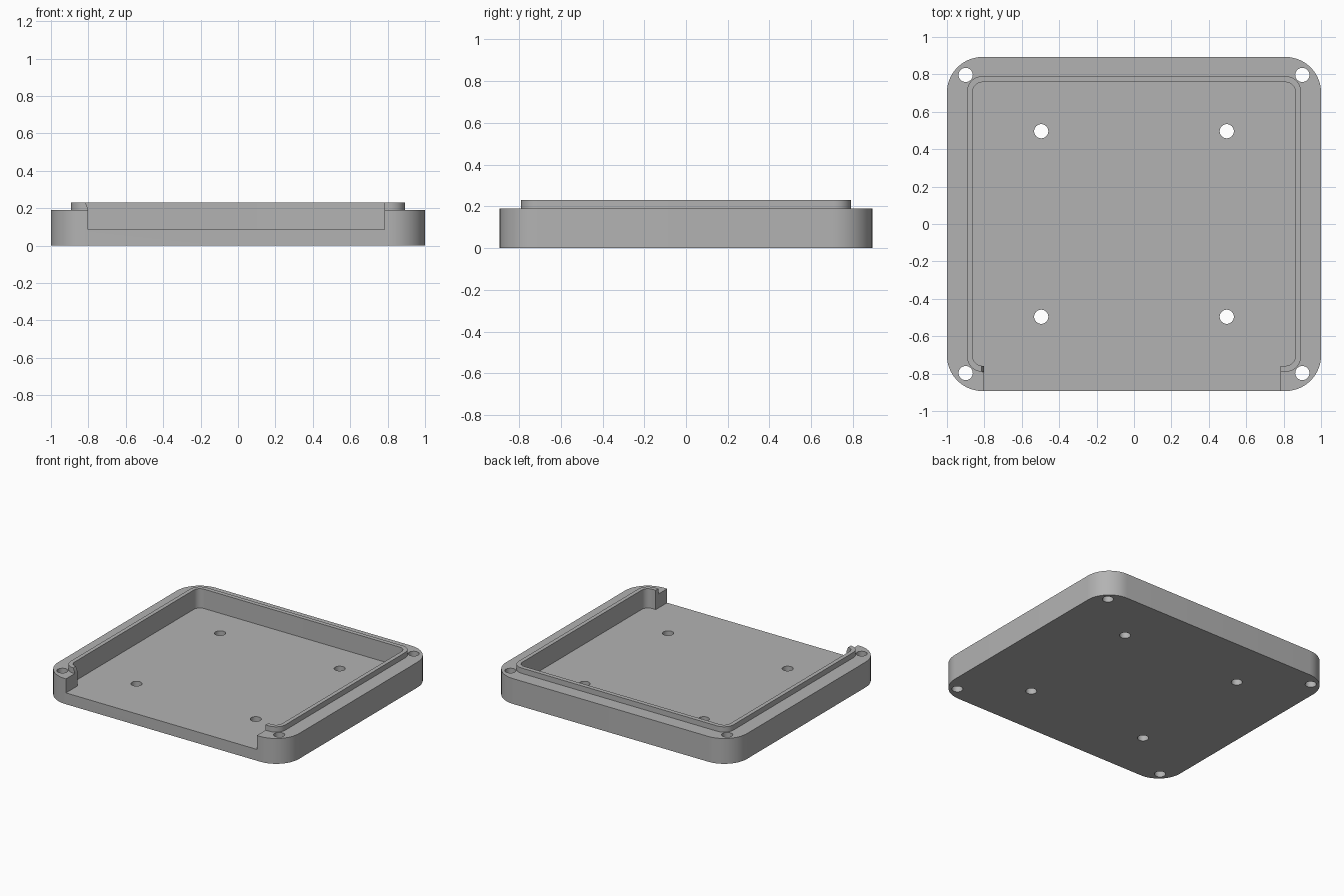
import bpy, bmesh
from math import cos, sin, pi

cube = bpy.data.objects.get("Cube")
if cube:
    bpy.data.objects.remove(cube, do_unlink=True)

grey = bpy.data.materials.new("plain grey")
grey.use_nodes = True
GREY = (0.45, 0.45, 0.45, 1)
grey.diffuse_color = GREY
grey.node_tree.nodes["Principled BSDF"].inputs["Base Color"].default_value = GREY


def prism(name, outline, offset):
    """Extrude a closed 3D outline along the offset vector."""
    bm = bmesh.new()
    face = bm.faces.new([bm.verts.new(p) for p in outline])
    top = bmesh.ops.extrude_face_region(bm, geom=[face])["geom"]
    bmesh.ops.translate(bm, vec=offset, verts=[v for v in top if isinstance(v, bmesh.types.BMVert)])
    bmesh.ops.recalc_face_normals(bm, faces=bm.faces)
    mesh = bpy.data.meshes.new(name)
    bm.to_mesh(mesh)
    bm.free()
    mesh.materials.append(grey)
    obj = bpy.data.objects.new(name, mesh)
    bpy.context.collection.objects.link(obj)
    return obj


def rounded_box(name, hx, hy, radius, z0, z1, steps=14):
    """Upright box with rounded vertical corners."""
    outline = []
    for quarter, (sx, sy) in enumerate([(1, 1), (-1, 1), (-1, -1), (1, -1)]):
        for i in range(steps + 1):
            a = (quarter + i / steps) * pi / 2
            outline.append((sx * (hx - radius) + radius * cos(a),
                            sy * (hy - radius) + radius * sin(a), z0))
    return prism(name, outline, (0, 0, z1 - z0))


def cylinder(name, x, y, radius, z0, z1, sides=32):
    ring = [(x + radius * cos(2 * pi * i / sides), y + radius * sin(2 * pi * i / sides), z0)
            for i in range(sides)]
    return prism(name, ring, (0, 0, z1 - z0))


def combine(target, tool, operation):
    """Apply a boolean and discard the tool."""
    mod = target.modifiers.new(operation.lower(), "BOOLEAN")
    mod.operation = operation
    mod.solver = "EXACT"
    mod.object = tool
    bpy.context.view_layer.objects.active = target
    bpy.ops.object.modifier_apply(modifier=mod.name)
    bpy.data.objects.remove(tool, do_unlink=True)


FLOOR, RIM, TOP = 0.085, 0.19, 0.23

# Outer tray with the raised locating lip
tray = rounded_box("enclosure_tray", 1, 0.893, 0.19, 0, RIM)
lip = rounded_box("lip", 0.892, 0.79, 0.08, FLOOR / 2, TOP)
combine(tray, lip, "UNION")

# Inner cavity
cavity = rounded_box("cavity", 0.862, 0.758, 0.05, FLOOR, TOP + 0.1)
combine(tray, cavity, "DIFFERENCE")

# Front opening, with a small slope on one lip end
profile = [(-0.803, FLOOR), (0.782, FLOOR), (0.782, TOP + 0.07),
           (-0.845, TOP + 0.07), (-0.803, RIM + 0.01)]
opening = prism("opening", [(x, -1, z) for x, z in profile], (0, 0.4, 0))
combine(tray, opening, "DIFFERENCE")

# Corner screw holes and floor mounting holes
for hx, hy in [(0.9, 0.797), (0.496, 0.496)]:
    for sx in (-1, 1):
        for sy in (-1, 1):
            hole = cylinder("hole", sx * hx, sy * hy, 0.038, -0.1, TOP + 0.1)
            combine(tray, hole, "DIFFERENCE")

# Smooth corners, crisp edges
bpy.ops.object.select_all(action="DESELECT")
tray.select_set(True)
bpy.context.view_layer.objects.active = tray
bpy.ops.object.shade_smooth_by_angle(angle=pi / 6)
